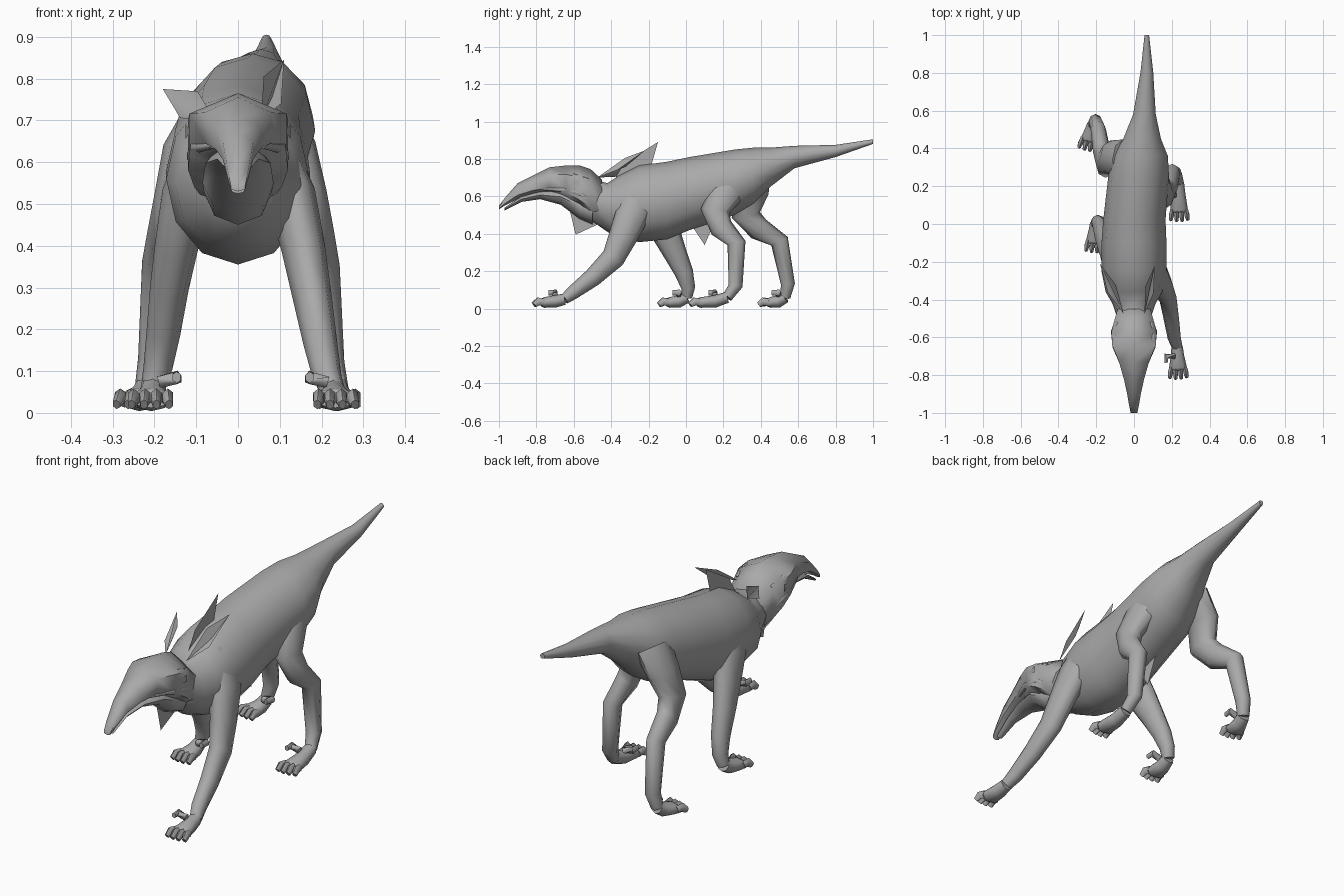
import bpy, bmesh, math
from mathutils import Vector

cube = bpy.data.objects.get("Cube")
if cube:
    bpy.data.objects.remove(cube)

hide = bpy.data.materials.new("grey hide")
hide.use_nodes = True
GREY = (0.4, 0.4, 0.4, 1)
hide.diffuse_color = GREY
hide.node_tree.nodes["Principled BSDF"].inputs["Base Color"].default_value = GREY


def finish(name, bm):
    bmesh.ops.recalc_face_normals(bm, faces=bm.faces)
    mesh = bpy.data.meshes.new(name)
    bm.to_mesh(mesh)
    bm.free()
    mesh.materials.append(hide)
    obj = bpy.data.objects.new(name, mesh)
    bpy.context.collection.objects.link(obj)
    bpy.ops.object.select_all(action='DESELECT')
    obj.select_set(True)
    bpy.context.view_layer.objects.active = obj
    bpy.ops.object.shade_smooth_by_angle(angle=math.radians(65))


def plate(name, *faces):
    """Thin sheet made of one or more point outlines."""
    bm = bmesh.new()
    for outline in faces:
        bm.faces.new([bm.verts.new(p) for p in outline])
    bmesh.ops.remove_doubles(bm, verts=bm.verts, dist=0.0001)
    finish(name, bm)


def ellipse(centre, u, v, sides):
    turns = [math.tau * i / sides for i in range(sides)]
    return [centre + u * math.sin(a) + v * math.cos(a) for a in turns]


def loft(name, rings):
    """Skin equal rings of points and cap both ends."""
    bm = bmesh.new()
    loops = [[bm.verts.new(p) for p in ring] for ring in rings]
    for low, high in zip(loops, loops[1:]):
        for i in range(len(low)):
            bm.faces.new((low[i - 1], low[i], high[i], high[i - 1]))
    bm.faces.new(loops[0])
    bm.faces.new(loops[-1])
    finish(name, bm)


def trunk(name, stations, sides, sway=0):
    """Upright rings at (y, bottom, top, half width); the rear sways sideways."""
    rings = []
    for y, low, high, width in stations:
        x = sway * min(1, max(0, y * 1.4))
        rings.append(ellipse(Vector((x, y, (low + high) / 2)), Vector((width, 0, 0)),
                             Vector((0, 0, (high - low) / 2)), sides))
    loft(name, rings)


def limb(name, points, radii, sides=8):
    """Rings square to a path; each radius pair is (side, fore-and-aft)."""
    pts = [Vector(p) for p in points]
    rings = []
    for i, (side, depth) in enumerate(radii):
        along = (pts[min(i + 1, len(pts) - 1)] - pts[max(i - 1, 0)]).normalized()
        u = Vector((1, 0, 0))
        u = (u - along * u.dot(along)).normalized()
        rings.append(ellipse(pts[i], u * side, along.cross(u) * depth, sides))
    loft(name, rings)


# Trunk, hips and tail in one skin
trunk("body", [
    (-.52, .48, .7, .08), (-.42, .41, .67, .115), (-.36, .38, .71, .15),
    (-.25, .355, .765, .172), (-.1, .37, .785, .172), (.02, .42, .81, .165),
    (.26, .5, .85, .16), (.36, .56, .86, .145), (.45, .65, .86, .1),
    (.58, .75, .87, .06), (.8, .81, .875, .034), (1, .88, .905, .012)], 12, sway=.068)

# Peaked six-sided skull with a long drooping snout, and the jaw below it
trunk("head", [
    (-1, .53, .55, .02), (-.97, .55, .59, .028), (-.9, .585, .67, .042),
    (-.82, .605, .71, .062), (-.73, .61, .755, .092), (-.64, .57, .765, .134),
    (-.57, .52, .765, .138), (-.51, .47, .745, .12), (-.45, .46, .69, .1)], 6)
trunk("lower_jaw", [
    (-.97, .525, .54, .016), (-.88, .57, .6, .028), (-.78, .585, .63, .05),
    (-.67, .555, .64, .078), (-.57, .48, .62, .085), (-.5, .45, .6, .08)], 8)

# Soft brow and cheek ridges with an eyelid between, and a folded leaf-shaped ear
SWELL = [(.008, .008), (.016, .014), (.016, .016), (.008, .01)]
for side, label, ear_tip in ((1, "left", (.11, -.22, .845)), (-1, "right", (-.18, -.21, .775))):
    limb(label + "_brow", [(side * .05, -.78, .695), (side * .085, -.68, .705),
                           (side * .1, -.6, .705), (side * .09, -.52, .685)], SWELL, 6)
    limb(label + "_cheek", [(side * .06, -.76, .64), (side * .1, -.65, .635),
                            (side * .108, -.57, .615), (side * .09, -.5, .57)], SWELL, 6)
    plate(label + "_eyelid", [(side * .112, -.65, .675), (side * .126, -.57, .69),
                              (side * .126, -.57, .655)])
    root, tip = Vector((side * .055, -.475, .7)), Vector(ear_tip)
    middle = root.lerp(tip, .5)
    spread = Vector((-side * .021, .02, .032))
    fold = middle + Vector((0, .025, -.015))
    plate(label + "_ear", *[(root, fold, tip, middle + spread * way) for way in (1, -1)])

# Thin hair tufts on the centre line
plate("mane", [(0, -.4, .66), (0, -.33, .78), (0, -.15, .89), (0, -.19, .75)])
plate("throat_tuft", [(0, -.63, .56), (0, -.59, .395), (0, -.45, .46), (0, -.5, .52)])
plate("belly_tuft", [(0, .02, .46), (0, .1, .34), (0, .16, .48)])


def foot(name, ankle, toe_end, inner):
    """Paw with four toes and a raised inner thumb."""
    end = Vector((*toe_end, .032))
    ahead = end - ankle
    ahead.z = 0
    ahead.normalize()
    across = Vector((-ahead.y, ahead.x, 0))
    ball = end - ahead * .055
    instep = ankle.lerp(ball, .45)
    instep.z = .038
    limb(name + "_paw", [ankle, instep, ball, ball + ahead * .015],
         [(.03, .03), (.036, .033), (.047, .028), (.044, .02)])
    for k in range(4):
        offset = k - 1.5
        base = ball + across * offset * .024
        tip = base + ahead * (.06 - .006 * abs(offset)) + across * offset * .006
        knuckle = base.lerp(tip, .55) + Vector((0, 0, .006))
        tip.z = .02
        limb(f"{name}_toe_{k + 1}", [base, knuckle, tip],
             [(.013, .02), (.015, .021), (.01, .014)], 6)
    root = instep + Vector((inner * .015, 0, .035))
    bend = root + Vector((inner * .045, 0, .012))
    limb(name + "_thumb", [root, bend, bend + ahead * .035],
         [(.016, .016), (.017, .017), (.011, .014)], 6)


def leg(name, hip_x, ankle_x, side_view, toe_end):
    """Leg from a side-view path; it splays outward and tapers downward."""
    last = len(side_view) - 1
    points, radii = [], []
    for i, (y, z) in enumerate(side_view):
        t = i / last
        points.append(Vector((hip_x + (ankle_x - hip_x) * t ** .5, y, z)))
        radii.append((.029 + .035 * (1 - t), .028 + .08 * (1 - t) ** 1.2))
    limb(name + "_leg", points, radii)
    foot(name, points[-1], toe_end, -1 if hip_x > 0 else 1)


# Striding legs, each in its own phase of the walk
leg("left_front", .06, .228, [(-.22, .66), (-.28, .52), (-.335, .39), (-.39, .27),
                              (-.5, .165), (-.605, .085), (-.65, .05)], (.235, -.815))
leg("right_front", -.07, -.203, [(-.2, .66), (-.16, .52), (-.105, .4), (-.06, .3),
                                 (-.01, .19), (.012, .11), (.005, .06)], (-.21, -.145))
leg("left_hind", .06, .235, [(.27, .72), (.22, .63), (.155, .52), (.19, .43),
                             (.27, .35), (.265, .12), (.22, .06)], (.24, .02))
leg("right_hind", -.06, -.218, [(.34, .72), (.35, .62), (.32, .5), (.39, .425),
                                (.5, .36), (.545, .13), (.53, .06)], (-.248, .395))
